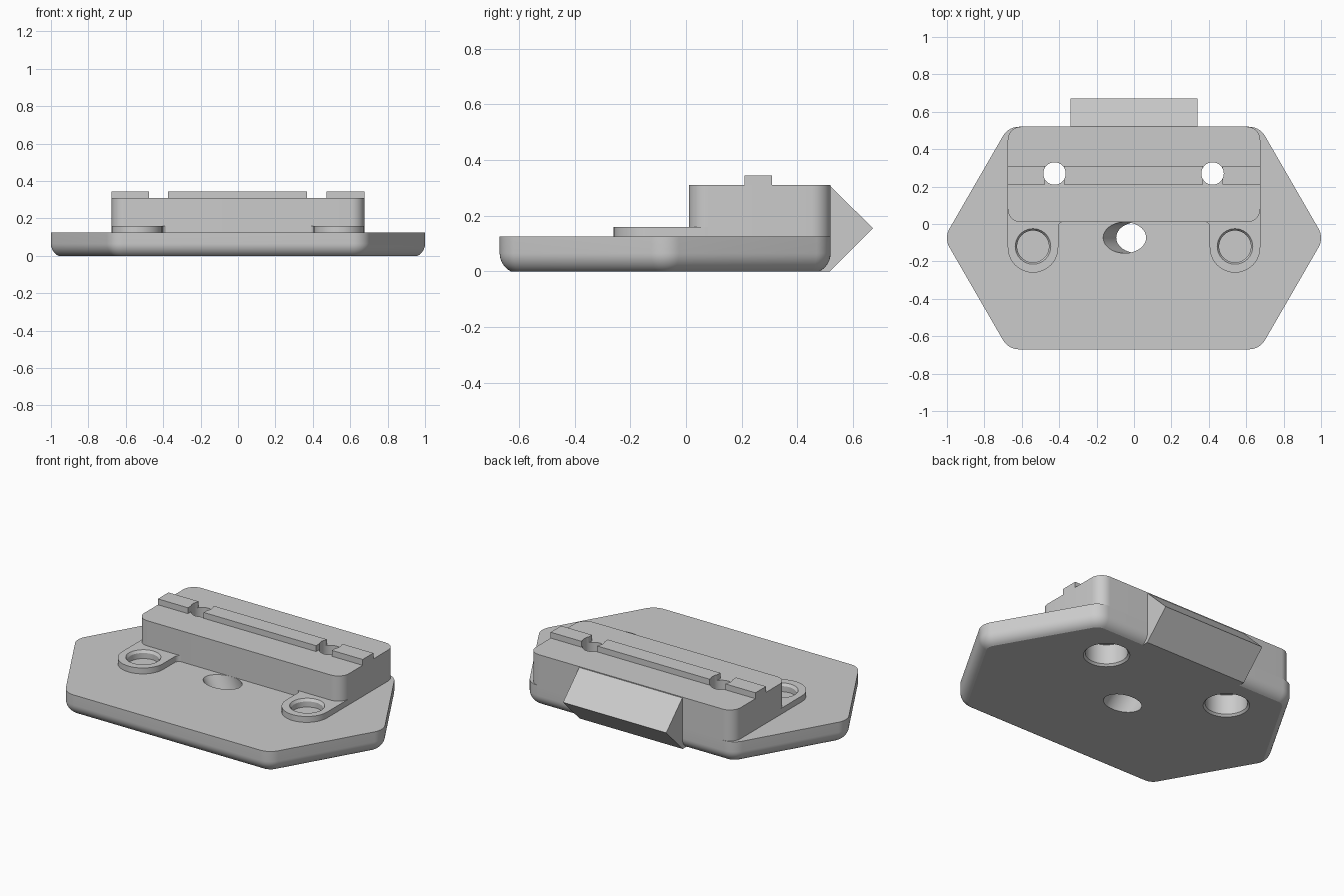
import bpy, bmesh, math
from mathutils import Vector

if "Cube" in bpy.data.objects:
    bpy.data.objects.remove(bpy.data.objects["Cube"])

grey = bpy.data.materials.new("light_grey")
grey.diffuse_color = (0.6, 0.6, 0.6, 1)
grey.use_nodes = True
grey.node_tree.nodes["Principled BSDF"].inputs["Base Color"].default_value = grey.diffuse_color


def loft(name, rings):
    """Solid skinned through closed rings of 3D points, capped at both ends."""
    bm = bmesh.new()
    loops = [[bm.verts.new(p) for p in ring] for ring in rings]
    n = len(loops[0])
    for a, b in zip(loops, loops[1:]):
        for i in range(n):
            j = (i + 1) % n
            bm.faces.new((a[i], a[j], b[j], b[i]))
    bm.faces.new(loops[0])
    bm.faces.new(loops[-1])
    bmesh.ops.recalc_face_normals(bm, faces=bm.faces)
    mesh = bpy.data.meshes.new(name)
    bm.to_mesh(mesh)
    bm.free()
    mesh.materials.append(grey)
    ob = bpy.data.objects.new(name, mesh)
    bpy.context.collection.objects.link(ob)
    return ob


def rounded(corners, seg=10):
    """Outline from (x, y, radius) corners, with arcs at the corners."""
    pts = []
    n = len(corners)
    for i, (x, y, r) in enumerate(corners):
        p = Vector((x, y))
        if r == 0:
            pts.append(p)
            continue
        u = (Vector(corners[i - 1][:2]) - p).normalized()
        v = (Vector(corners[(i + 1) % n][:2]) - p).normalized()
        half = u.angle(v) / 2
        c = p + (u + v).normalized() * (r / math.sin(half))
        a = (p + u * (r / math.tan(half)) - c).normalized()
        b = (p + v * (r / math.tan(half)) - c).normalized()
        pts += [c + a.slerp(b, k / seg) * r for k in range(seg + 1)]
    return pts


def at(pts, z):
    return [(p[0], p[1], z) for p in pts]


def extrude(name, pts, z0, z1):
    return loft(name, [at(pts, z0), at(pts, z1)])


def ellipse(cx, cy, rx, ry, n=48):
    return [(cx + rx * math.cos(2 * math.pi * i / n),
             cy + ry * math.sin(2 * math.pi * i / n)) for i in range(n)]


def turned(name, cx, cy, profile):
    return loft(name, [at(ellipse(cx, cy, r, r), z) for r, z in profile])


def cut(cutter, *targets):
    for ob in targets:
        mod = ob.modifiers.new("hole", 'BOOLEAN')
        mod.operation = 'DIFFERENCE'
        mod.solver = 'EXACT'
        mod.object = cutter
        bpy.context.view_layer.objects.active = ob
        bpy.ops.object.modifier_apply(modifier=mod.name)
    bpy.data.objects.remove(cutter)


# Hexagonal base plate, rounded along the bottom edge
def hexagon(inset):
    apothem, flat = 0.595 - inset, 0.1 - inset
    side = 1.0155 - inset / math.cos(math.pi / 6)
    top = side - apothem / math.sqrt(3)
    cy = -0.075
    return rounded([(side, cy, flat), (top, cy + apothem, flat),
                    (-top, cy + apothem, flat), (-side, cy, flat),
                    (-top, cy - apothem, flat), (top, cy - apothem, flat)])


R, SWEEP = 0.073, math.radians(63)
rings = []
for k in range(9):
    t = SWEEP * (1 - k / 8)
    rings.append(at(hexagon(R * (1 - math.cos(t))), R * (math.sin(SWEEP) - math.sin(t))))
rings.append(at(hexagon(0), 0.125))
plate = loft("base_plate", rings)

# Raised block along the back
block = extrude("raised_block", rounded([(0.675, 0.01, 0.07), (0.675, 0.52, 0.07),
                                         (-0.675, 0.52, 0.07), (-0.675, 0.01, 0.07)]), 0.12, 0.31)

# Rail on the block, in three lengths
rails = [extrude("top_rail", [(a, 0.21), (b, 0.21), (b, 0.31), (a, 0.31)], 0.31, 0.345)
         for a, b in ((-0.675, -0.477), (-0.373, 0.368), (0.472, 0.675))]

# Wedge on the back face
wedge_profile = [(0.48, 0.305), (0.52, 0.305), (0.672, 0.155), (0.517, 0.0), (0.48, 0.0)]
wedge = loft("back_wedge", [[(x, y, z) for y, z in wedge_profile] for x in (-0.34, 0.34)])

# Ears with shallow round sockets
ears = []
for s in (-1, 1):
    outline = rounded([(0.675, 0.1, 0), (0.675, -0.26, 0.1345), (0.405, -0.26, 0.1345),
                       (0.405, 0.012, 0.03), (0.34, 0.012, 0), (0.34, 0.1, 0)])
    ear = extrude("socket_ear", [(s * p.x, p.y) for p in outline], 0.12, 0.16)
    cut(turned("socket_cutter", s * 0.54, -0.12,
               [(0.085, 0.112), (0.085, 0.145), (0.095, 0.16), (0.095, 0.3)]), ear, plate)
    ears.append(ear)

# Screw holes through rail, block and plate, counterbored below
for x in (-0.425, 0.42):
    cut(turned("screw_cutter", x, 0.27,
               [(0.135, -0.01), (0.115, 0.012), (0.115, 0.13), (0.06, 0.13), (0.06, 0.5)]),
        plate, block, *rails)

# Slanted hole in the middle
slope = -0.07 / 0.125
cut(loft("slanted_cutter", [at(ellipse(0.02 + slope * z, -0.073, 0.115, 0.083), z)
                            for z in (-0.05, 0.2)]), plate)

# Smooth curved walls, keep edges crisp
bpy.ops.object.select_all(action='DESELECT')
for ob in [plate, block, wedge] + rails + ears:
    ob.select_set(True)
bpy.context.view_layer.objects.active = plate
bpy.ops.object.shade_smooth_by_angle(angle=math.radians(30))
